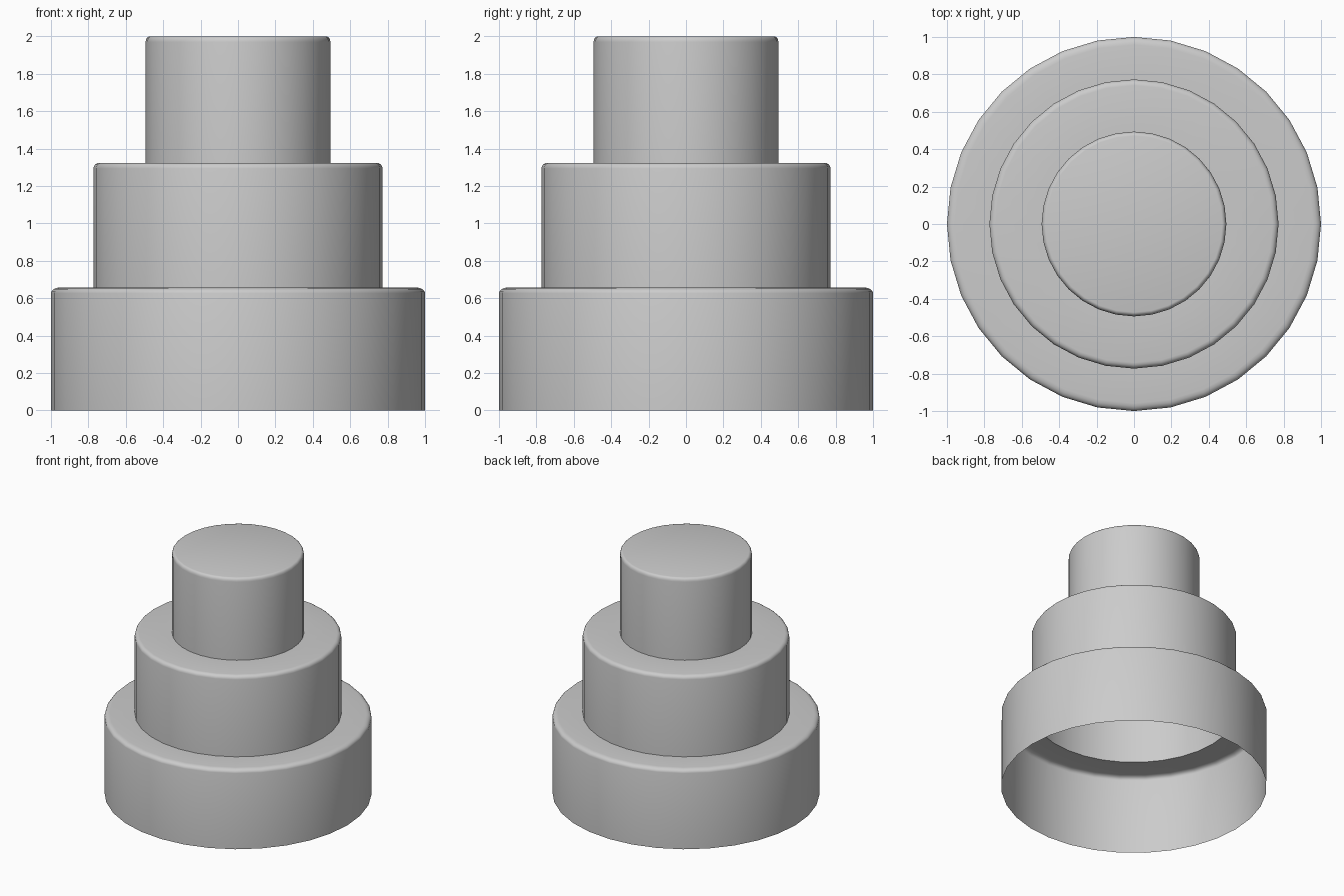
import bpy, bmesh
from math import sin, cos, pi, radians

if "Cube" in bpy.data.objects:
    bpy.data.objects.remove(bpy.data.objects["Cube"])

SIDES = 32
BEVEL_STEPS = 4


def tier(name, radius, z0, z1, inner, bw, bh):
    """Open-bottomed tier: wall, rounded rim, flat top reaching in to `inner` (0 = closed)."""
    profile = [(radius, z0)]
    for i in range(BEVEL_STEPS + 1):
        a = i / BEVEL_STEPS * pi / 2
        profile.append((radius - bw + bw * cos(a), z1 - bh + bh * sin(a)))
    if inner:
        profile.append((inner, z1))

    bm = bmesh.new()
    rings = [[bm.verts.new((r * cos(2 * pi * k / SIDES), r * sin(2 * pi * k / SIDES), z))
              for k in range(SIDES)] for r, z in profile]
    for low, high in zip(rings, rings[1:]):
        for k in range(SIDES):
            n = (k + 1) % SIDES
            bm.faces.new((low[k], low[n], high[n], high[k]))
    if not inner:
        bm.faces.new(rings[-1])

    mesh = bpy.data.meshes.new(name)
    bm.to_mesh(mesh)
    bm.free()
    obj = bpy.data.objects.new(name, mesh)
    bpy.context.collection.objects.link(obj)
    bpy.ops.object.select_all(action='DESELECT')
    obj.select_set(True)
    bpy.context.view_layer.objects.active = obj
    bpy.ops.object.shade_smooth_by_angle(angle=radians(30))


# Three stacked tiers forming one hollow shell
tier("bottom_tier", 1.0, 0.0, 0.657, 0.773, 0.042, 0.03)
tier("middle_tier", 0.773, 0.657, 1.324, 0.494, 0.032, 0.03)
tier("top_tier", 0.494, 1.324, 2.0, 0, 0.022, 0.03)
